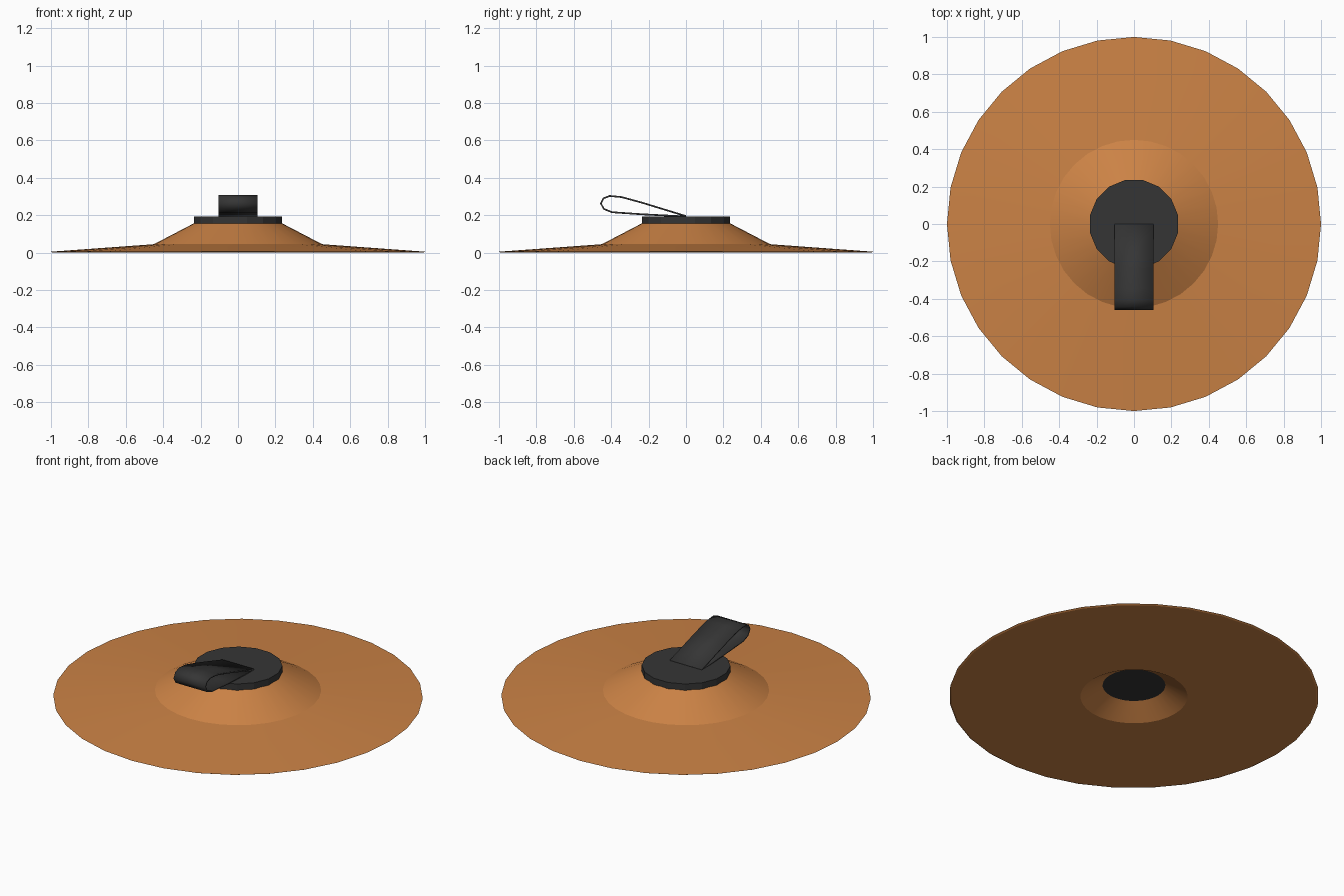
import bpy, bmesh, math

if "Cube" in bpy.data.objects:
    bpy.data.objects.remove(bpy.data.objects["Cube"])


def material(name, rgb):
    m = bpy.data.materials.new(name)
    m.diffuse_color = (*rgb, 1)
    m.use_nodes = True
    m.node_tree.nodes["Principled BSDF"].inputs["Base Color"].default_value = m.diffuse_color
    return m


def finish(name, bm, mat, angle):
    bmesh.ops.recalc_face_normals(bm, faces=bm.faces[:])
    mesh = bpy.data.meshes.new(name)
    bm.to_mesh(mesh)
    bm.free()
    mesh.materials.append(mat)
    ob = bpy.data.objects.new(name, mesh)
    bpy.context.collection.objects.link(ob)
    bpy.ops.object.select_all(action='DESELECT')
    ob.select_set(True)
    bpy.context.view_layer.objects.active = ob
    bpy.ops.object.shade_smooth_by_angle(angle=math.radians(angle))
    return ob


def lathe(name, profile, sides, mat, angle, turn=0.0, closed=False, cap=False):
    bm = bmesh.new()
    rings = []
    for r, z in profile:
        rings.append([bm.verts.new((r * math.cos(turn + 2 * math.pi * i / sides),
                                    r * math.sin(turn + 2 * math.pi * i / sides), z))
                      for i in range(sides)])
    pairs = list(zip(rings, rings[1:])) + ([(rings[-1], rings[0])] if closed else [])
    for a, b in pairs:
        for i in range(sides):
            j = (i + 1) % sides
            bm.faces.new((a[i], a[j], b[j], b[i]))
    if cap:
        bm.faces.new(rings[0])
        bm.faces.new(rings[-1])
    return finish(name, bm, mat, angle)


bronze = material("bronze", (0.60, 0.225, 0.06))
black = material("black leather", (0.036, 0.036, 0.036))

# Cymbal plate with raised bell, flat underside and a shallow hollow below
lathe("cymbal_plate", [(0.17, 0.07), (0.29, 0.0), (0.99, 0.0), (1.0, 0.005),
                       (0.45, 0.045), (0.235, 0.157)], 32, bronze, 15)

# Dark disc closing the hollow underneath
lathe("under_washer", [(0.17, 0.07), (0.17, 0.085)], 32, black, 30, cap=True)

# Sixteen-sided pad on top of the bell
lathe("strap_pad", [(0.24, 0.155), (0.24, 0.193)], 16, black, 15,
      turn=math.pi / 16, cap=True)

# Hand strap: a folded band swept across x
path = [(0.0, 0.193), (-0.235, 0.205), (-0.395, 0.216), (-0.438, 0.233),
        (-0.455, 0.262), (-0.441, 0.290), (-0.408, 0.303), (-0.345, 0.297),
        (-0.235, 0.267), (0.0, 0.195)]
bm = bmesh.new()
cols = [[bm.verts.new((x, y, z)) for x in (-0.104, 0.104)] for y, z in path]
for a, b in zip(cols, cols[1:]):
    bm.faces.new((a[0], a[1], b[1], b[0]))
strap = finish("hand_strap", bm, black, 50)
solid = strap.modifiers.new("thickness", 'SOLIDIFY')
solid.thickness = 0.009
solid.offset = 0
